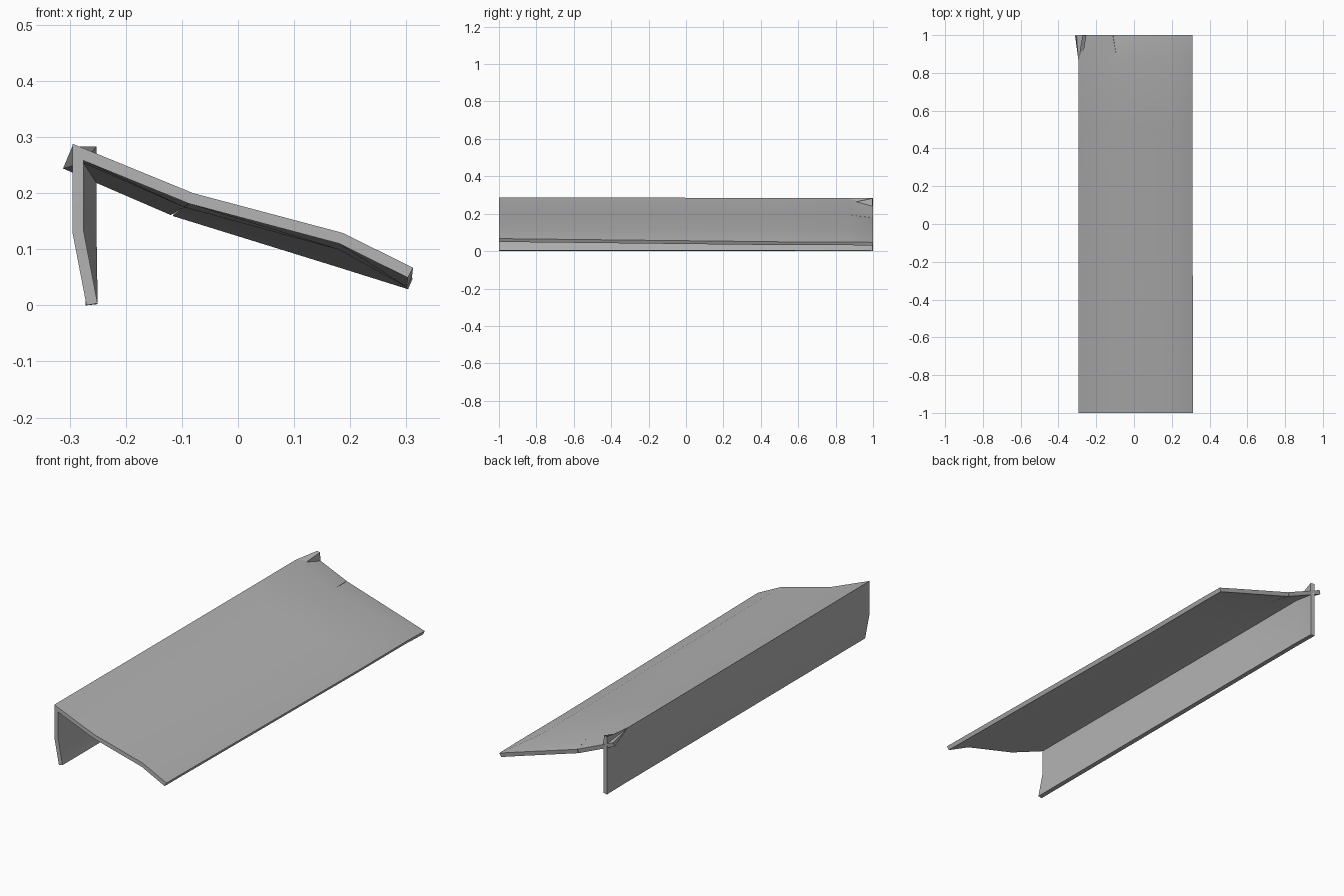
import bpy, bmesh

cube = bpy.data.objects.get("Cube")
if cube:
    bpy.data.objects.remove(cube)

grey = bpy.data.materials.new("plain grey")
grey.use_nodes = True
colour = (0.45, 0.45, 0.45, 1)
grey.diffuse_color = colour
grey.node_tree.nodes["Principled BSDF"].inputs["Base Color"].default_value = colour

# Cross-sections (x, z) of each panel at these distances along the length
ROWS = [-1.0, 0.5, 0.87, 1.0]
side_front = [(-0.27, 0.0), (-0.295, 0.13), (-0.295, 0.288)]
side_rear = [(-0.27, 0.0), (-0.295, 0.13), (-0.295, 0.284)]
side_end = [(-0.272, 0.0), (-0.272, 0.13), (-0.272, 0.283)]
upper_front = [(-0.295, 0.288), (-0.08, 0.2)]
upper_rear = [(-0.295, 0.284), (-0.09, 0.194)]
upper_end = [(-0.304, 0.262), (-0.112, 0.179)]
lower_front = [(-0.08, 0.2), (0.187, 0.129), (0.312, 0.067)]
lower_rear = [(-0.09, 0.194), (0.187, 0.118), (0.31, 0.05)]
lower_end = [(-0.1105, 0.178), (0.187, 0.086), (0.311, 0.047)]
PANELS = [
    [side_front, side_rear, side_rear, side_end],
    [upper_front, upper_rear, upper_rear, upper_end],
    [lower_front, lower_rear, lower_rear, lower_end],
]

# Folded sheet: panels weld where their edges meet and stay torn at the back end
bm = bmesh.new()
for panel in PANELS:
    grid = [[bm.verts.new((x, y, z)) for x, z in section]
            for y, section in zip(ROWS, panel)]
    for a, b in zip(grid, grid[1:]):
        for i in range(len(a) - 1):
            bm.faces.new((a[i], a[i + 1], b[i + 1], b[i]))
bmesh.ops.remove_doubles(bm, verts=bm.verts[:], dist=0.0005)
mesh = bpy.data.meshes.new("folded_panel")
bm.to_mesh(mesh)
bm.free()
mesh.materials.append(grey)
panel = bpy.data.objects.new("folded_panel", mesh)
bpy.context.collection.objects.link(panel)

# Sheet thickness, inwards from the outer skin
solid = panel.modifiers.new("thickness", "SOLIDIFY")
solid.thickness = 0.02
solid.offset = -1
solid.use_even_offset = True
bpy.ops.object.select_all(action="DESELECT")
panel.select_set(True)
bpy.context.view_layer.objects.active = panel
bpy.ops.object.modifier_apply(modifier="thickness")
bpy.ops.object.shade_smooth_by_angle(angle=0.6)
